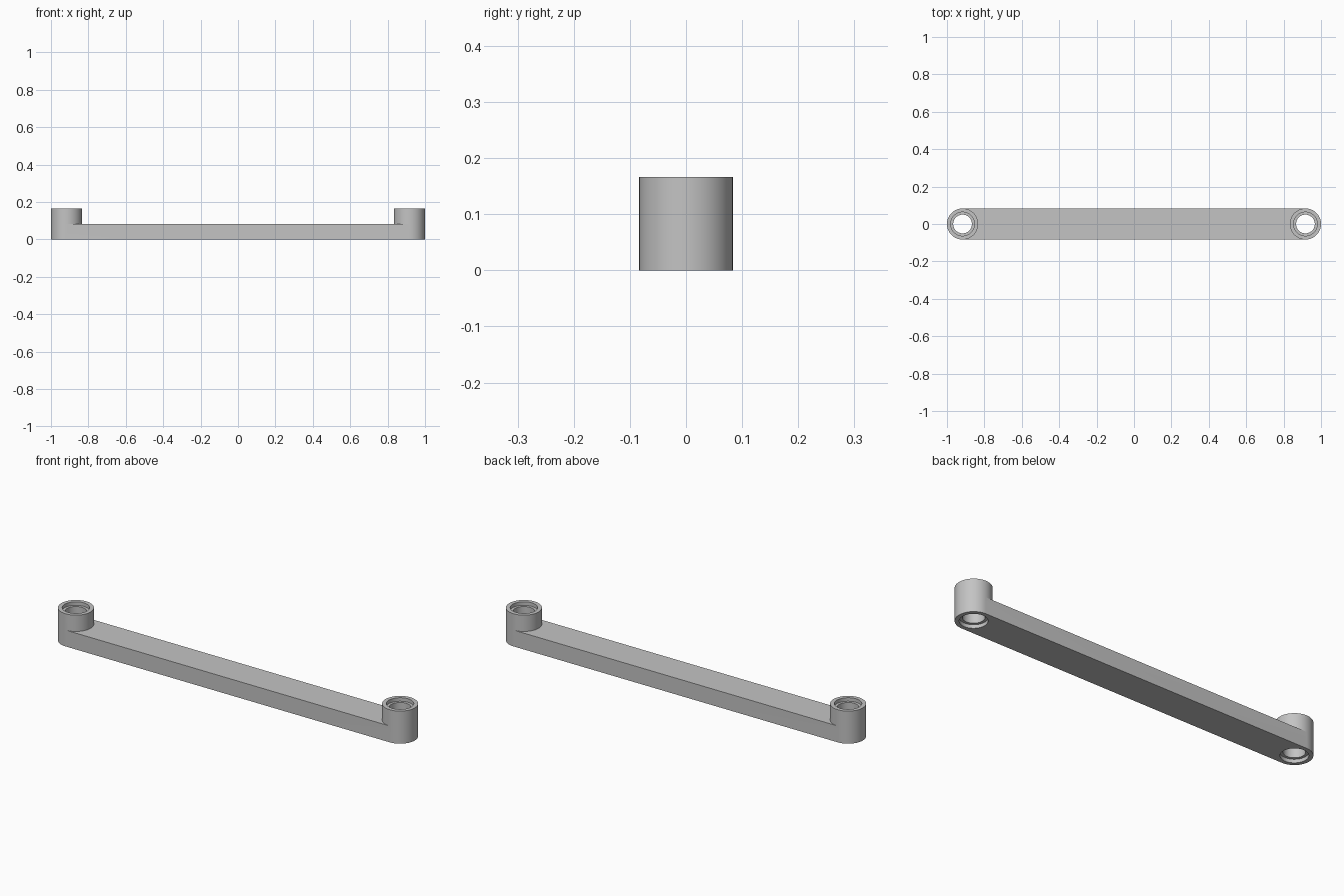
import bpy
import bmesh
from math import cos, sin, tau

cube = bpy.data.objects.get("Cube")
if cube:
    bpy.data.objects.remove(cube, do_unlink=True)

SEG = 64
R = 1 / 12                  # boss radius, also half the arm width
ARM_H, BOSS_H = R, 2 * R    # arm and boss heights
CX = 1 - R                  # boss centre
BORE, RIM, DEPTH = 0.05, 0.0635, 0.018

bm = bmesh.new()


def ring_point(side, r, z, i):
    a = tau * i / SEG
    return (side * (CX + r * cos(a)), r * sin(a), z)


def face(points):
    bm.faces.new([bm.verts.new(p) for p in points])


# Bosses: turned section with a counterbored through hole
section = [(R, 0), (R, ARM_H), (R, BOSS_H), (RIM, BOSS_H),
           (RIM, BOSS_H - DEPTH), (BORE, BOSS_H - DEPTH),
           (BORE, DEPTH), (RIM, DEPTH), (RIM, 0)]
inner = range(SEG // 4, 3 * SEG // 4)   # half that faces the arm
for side in (-1, 1):
    for k, (r0, z0) in enumerate(section):
        r1, z1 = section[(k + 1) % len(section)]
        for i in range(SEG):
            if k == 0 and i in inner:
                continue                # the arm joins here
            face([ring_point(side, r0, z0, i), ring_point(side, r0, z0, i + 1),
                  ring_point(side, r1, z1, i + 1), ring_point(side, r1, z1, i)])

# Arm: top and bottom wrap around the bosses, flat sides between them
arc = list(inner) + [inner.stop]
for z in (0, ARM_H):
    face([ring_point(1, R, z, i) for i in arc]
         + [ring_point(-1, R, z, i) for i in reversed(arc)])
for y in (-R, R):
    face([(-CX, y, 0), (CX, y, 0), (CX, y, ARM_H), (-CX, y, ARM_H)])

# Weld into one solid
bmesh.ops.remove_doubles(bm, verts=bm.verts, dist=0.00001)
bmesh.ops.recalc_face_normals(bm, faces=bm.faces)
mesh = bpy.data.meshes.new("link_arm")
bm.to_mesh(mesh)
bm.free()

grey = bpy.data.materials.new("light grey")
grey.use_nodes = True
colour = (0.55, 0.55, 0.55, 1)
grey.diffuse_color = colour
grey.node_tree.nodes["Principled BSDF"].inputs["Base Color"].default_value = colour
mesh.materials.append(grey)

arm = bpy.data.objects.new("link_arm", mesh)
bpy.context.collection.objects.link(arm)
bpy.ops.object.select_all(action="DESELECT")
arm.select_set(True)
bpy.context.view_layer.objects.active = arm
bpy.ops.object.shade_smooth_by_angle()
